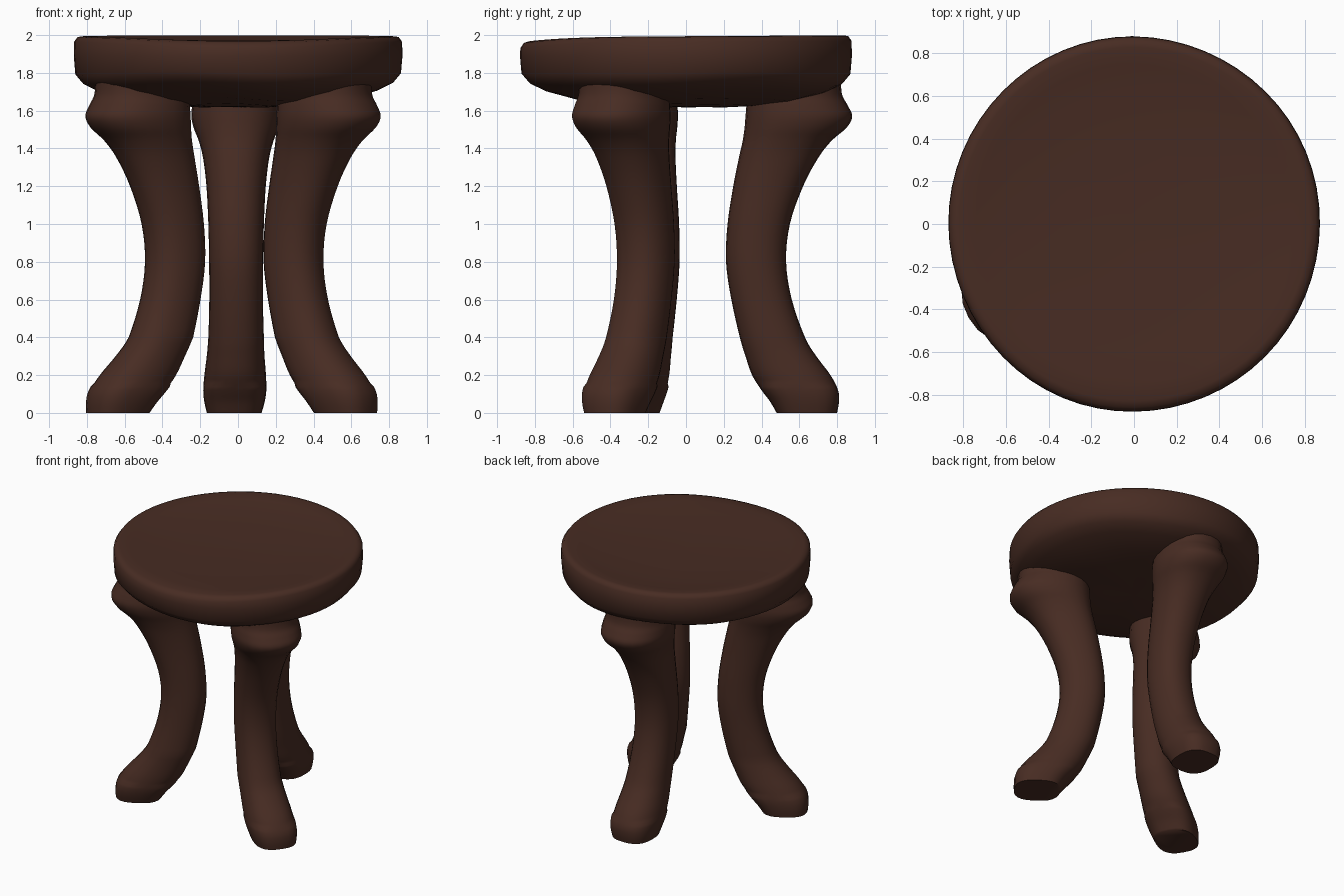
import bpy, bmesh, math
from mathutils import Matrix, Vector

if "Cube" in bpy.data.objects:
    bpy.data.objects.remove(bpy.data.objects["Cube"], do_unlink=True)

# One dark wood colour for everything
wood = bpy.data.materials.new("dark_brown_wood")
wood.use_nodes = True
colour = (0.064, 0.025, 0.0165, 1)
wood.diffuse_color = colour
bsdf = wood.node_tree.nodes["Principled BSDF"]
bsdf.inputs["Base Color"].default_value = colour
bsdf.inputs["Roughness"].default_value = 0.8


def loft(name, rings, angle):
    """Skin a stack of equal-length rings, cap both ends, shade smooth."""
    bm = bmesh.new()
    loops = [[bm.verts.new(p) for p in ring] for ring in rings]
    n = len(loops[0])
    for a, b in zip(loops, loops[1:]):
        for i in range(n):
            j = (i + 1) % n
            bm.faces.new((a[i], a[j], b[j], b[i]))
    for cap in (loops[0], loops[-1]):
        bm.faces.new(cap)
    bmesh.ops.recalc_face_normals(bm, faces=bm.faces)
    mesh = bpy.data.meshes.new(name)
    bm.to_mesh(mesh)
    bm.free()
    mesh.materials.append(wood)
    obj = bpy.data.objects.new(name, mesh)
    bpy.context.collection.objects.link(obj)
    bpy.ops.object.select_all(action="DESELECT")
    obj.select_set(True)
    bpy.context.view_layer.objects.active = obj
    bpy.ops.object.shade_smooth_by_angle(angle=math.radians(angle))


def smooth_rows(rows, steps=4):
    """Catmull-Rom interpolation through rows of numbers."""
    rows = [Vector(r) for r in rows]
    result = []
    for k in range(len(rows) - 1):
        p0, p1 = rows[max(k - 1, 0)], rows[k]
        p2, p3 = rows[k + 1], rows[min(k + 2, len(rows) - 1)]
        for s in range(steps):
            t = s / steps
            result.append(p1 + (p2 - p0) * (t / 2)
                          + (p0 * 2 - p1 * 5 + p2 * 4 - p3) * (t * t / 2)
                          + (p1 * 3 - p0 - p2 * 3 + p3) * (t ** 3 / 2))
    return result + [rows[-1]]


# Seat: turned profile (radius, height) with hand-carved unevenness
SEAT = [(0.02, 1.62), (0.2, 1.62), (0.38, 1.632), (0.58, 1.66), (0.74, 1.705),
        (0.82, 1.745), (0.862, 1.795), (0.87, 1.89), (0.868, 1.965), (0.85, 1.99),
        (0.82, 1.994), (0.74, 1.983), (0.6, 1.967), (0.35, 1.955), (0.02, 1.95)]


def seat_ring(r, z, sides=64):
    ring = []
    for i in range(sides):
        t = math.tau * i / sides
        front = max(0, -math.sin(t))
        wave = math.sin(3 * t + 1) + 0.6 * math.sin(5 * t + 2 + r * 4)
        rr = r * (1 + 0.002 * wave)
        dz = 0
        if z < 1.85:     # roughly hewn underside
            dz = 0.008 * wave * min(1, r * 1.5)
        elif z > 1.9:    # rim dips at the front
            dz = 0.006 * r * math.sin(t) - 0.03 * front ** 4 * max(0, r - 0.7) / 0.17
        ring.append((rr * math.cos(t), rr * math.sin(t) * 1.01, z + dz))
    return ring


loft("seat", [seat_ring(*row) for row in SEAT], 50)

# Leg: height, inner and outer reach, half width
LEG = [(0, 0.48, 0.80, 0.145), (0.06, 0.445, 0.81, 0.16), (0.12, 0.40, 0.805, 0.167),
       (0.2, 0.35, 0.765, 0.163), (0.3, 0.315, 0.69, 0.153), (0.4, 0.285, 0.63, 0.147),
       (0.6, 0.24, 0.56, 0.142), (0.8, 0.212, 0.53, 0.143), (1.0, 0.22, 0.55, 0.147),
       (1.2, 0.25, 0.62, 0.157), (1.35, 0.28, 0.70, 0.175), (1.44, 0.3, 0.77, 0.198),
       (1.51, 0.31, 0.85, 0.225), (1.57, 0.315, 0.88, 0.237), (1.63, 0.32, 0.855, 0.232),
       (1.69, 0.325, 0.825, 0.222), (1.8, 0.33, 0.82, 0.22)]


def leg_ring(z, inner, outer, half, sides=24):
    ring = []
    power = 0.75 if z < 0.15 else 0.9    # squarer at the foot
    for i in range(sides):
        t = math.tau * i / sides
        c, s = math.cos(t), math.sin(t)
        u = math.copysign(abs(c) ** power, c)
        v = math.copysign(abs(s) ** power, s)
        ring.append(Vector(((inner + outer) / 2 + u * (outer - inner) / 2, v * half, z)))
    return ring


def leg(name, degrees, shift, splay):
    """Place a leg; splay pushes only the foot sideways."""
    turn = Matrix.Rotation(math.radians(degrees), 4, "Z")
    rings = []
    for row in smooth_rows(LEG):
        move = Vector((*shift, 0)) + Vector((*splay, 0)) * max(0, 1 - row[0] / 0.4)
        rings.append([turn @ p + move for p in leg_ring(*row)])
    loft(name, rings, 60)


leg("back_leg", 90, (-0.01, 0), (-0.01, 0))
leg("front_left_leg", -35, (-0.01, 0), (0.055, -0.01))
leg("front_right_leg", -150, (-0.012, 0), (-0.07, 0.02))
